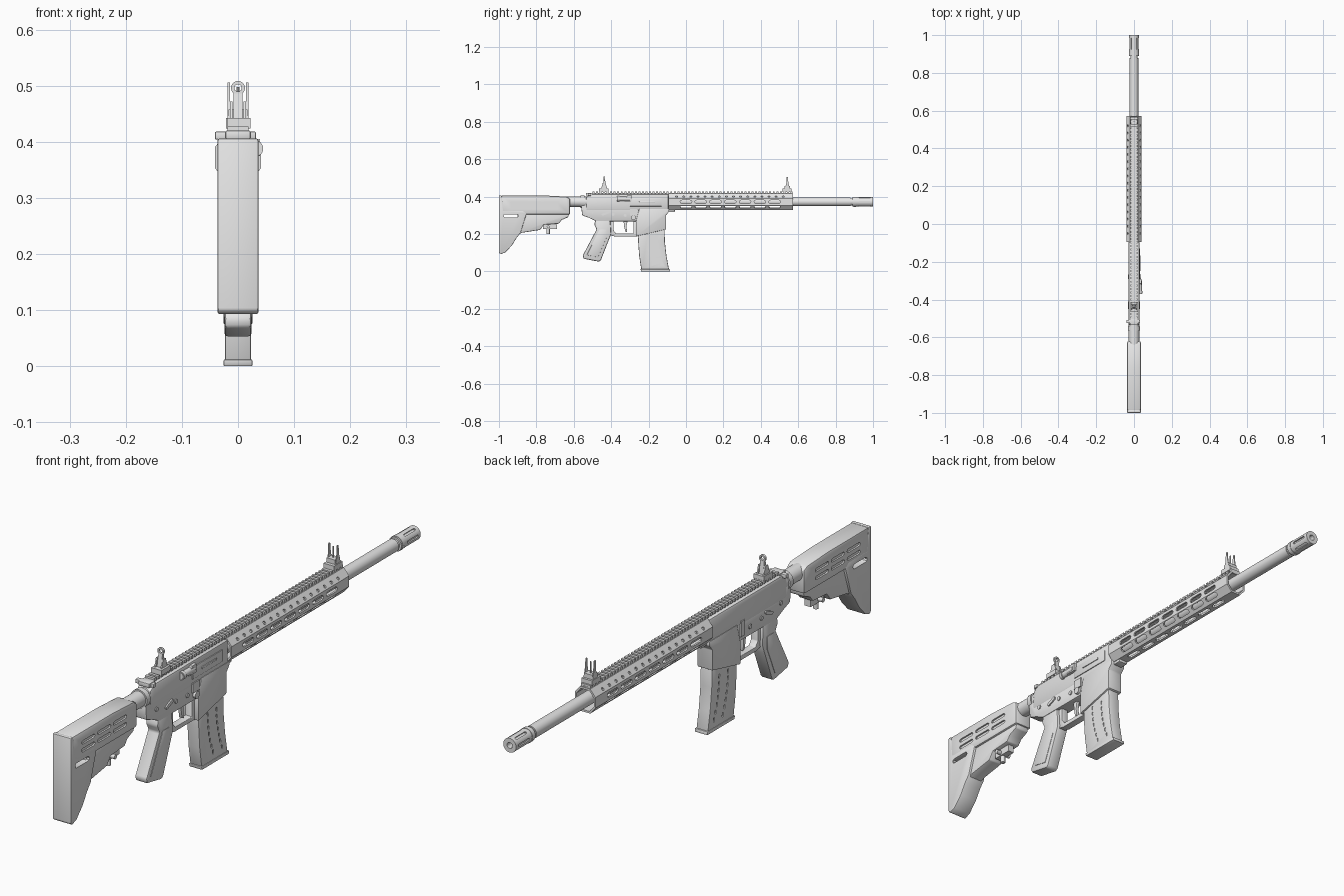
import bpy, bmesh, math
from mathutils import Matrix, Vector

grey = bpy.data.materials.new("light_grey")
grey.diffuse_color = (0.8, 0.8, 0.8, 1)
T, R = Matrix.Translation, Matrix.Rotation
AX = 0.372  # height of the barrel axis


def prism(bm, pts, h, M=Matrix()):
    """Extrude a (y, z) outline across x by +-h."""
    a = [bm.verts.new(M @ Vector((-h, y, z))) for y, z in pts]
    b = [bm.verts.new(M @ Vector((h, y, z))) for y, z in pts]
    bm.faces.new(a)
    bm.faces.new(b[::-1])
    for i in range(len(pts)):
        j = (i + 1) % len(pts)
        bm.faces.new((a[i], b[i], b[j], a[j]))


def box(bm, x0, x1, y0, y1, z0, z1):
    prism(bm, [(y0, z0), (y1, z0), (y1, z1), (y0, z1)], (x1 - x0) / 2, T(((x0 + x1) / 2, 0, 0)))


def cyl(bm, c, r, length, axis='Y', n=24, r2=None):
    rot = {'Y': R(-math.pi / 2, 4, 'X'), 'X': R(math.pi / 2, 4, 'Y'), 'Z': Matrix()}[axis]
    bmesh.ops.create_cone(bm, cap_ends=True, segments=n, radius1=r, radius2=r if r2 is None else r2,
                          depth=length, matrix=T(c) @ rot)


def capsule(length, height, n=5):
    r, s = height / 2, (length - height) / 2
    pts = []
    for side, start in ((1, -90), (-1, 90)):
        for i in range(n):
            a = math.radians(start + 180 * i / (n - 1))
            pts.append((side * s + r * math.cos(a), r * math.sin(a)))
    return [p for i, p in enumerate(pts)
            if math.hypot(p[0] - pts[i - 1][0], p[1] - pts[i - 1][1]) > 1e-6]


def finish(name, bm, cut=None, bevel=0):
    """Turn a bmesh into an object, apply bevel and cuts, shade it."""
    def make(nm, b):
        bmesh.ops.recalc_face_normals(b, faces=b.faces)
        me = bpy.data.meshes.new(nm)
        b.to_mesh(me)
        b.free()
        o = bpy.data.objects.new(nm, me)
        bpy.context.collection.objects.link(o)
        return o
    ob = make(name, bm)
    tool = None
    if bevel:
        m = ob.modifiers.new("bevel", 'BEVEL')
        m.width, m.segments, m.limit_method = bevel, 2, 'ANGLE'
    if cut:
        tool = make(name + "_cutter", cut)
        tool.hide_render = True
        m = ob.modifiers.new("cut", 'BOOLEAN')
        m.object, m.operation, m.solver = tool, 'DIFFERENCE', 'EXACT'
    if bevel or cut:
        bpy.context.view_layer.update()
        ev = ob.evaluated_get(bpy.context.evaluated_depsgraph_get())
        me = bpy.data.meshes.new_from_object(ev)
        ob.modifiers.clear()
        ob.data = me
    if tool:
        bpy.data.objects.remove(tool)
    ob.data.materials.clear()
    ob.data.materials.append(grey)
    bpy.ops.object.select_all(action='DESELECT')
    ob.select_set(True)
    bpy.context.view_layer.objects.active = ob
    bpy.ops.object.shade_smooth_by_angle(angle=math.radians(35))
    return ob


def solid(name, pts, h, bevel=0.003, cut=None):
    bm = bmesh.new()
    prism(bm, pts, h)
    return finish(name, bm, cut, bevel)


# stock: upper body with side grooves, butt, thinner web below
cut = bmesh.new()
for s in (-1, 1):
    for y in (-0.9, -0.81, -0.72):
        for z in (0.338, 0.366):
            prism(cut, capsule(0.075, 0.013), 0.006, T((s * 0.036, y, z)))
solid("stock_body", [(-0.99, 0.303), (-0.62, 0.303), (-0.62, 0.39), (-0.64, 0.4), (-0.76, 0.406),
                     (-0.99, 0.406)], 0.036, 0.009, cut)
cut = bmesh.new()
prism(cut, capsule(0.08, 0.017), 0.06, T((0, -0.935, 0.297)))
solid("stock_butt", [(-1, 0.1), (-0.99, 0.092), (-0.965, 0.102), (-0.93, 0.14), (-0.905, 0.18), (-0.885, 0.205),
                     (-0.852, 0.31), (-0.87, 0.325), (-0.975, 0.325), (-0.985, 0.406), (-1, 0.406)],
      0.0365, 0.004, cut)
solid("stock_web", [(-0.91, 0.19), (-0.875, 0.207), (-0.78, 0.222), (-0.76, 0.25), (-0.68, 0.255),
                    (-0.665, 0.275), (-0.63, 0.29), (-0.625, 0.31), (-0.9, 0.31)], 0.028, 0.004)
bm = bmesh.new()
box(bm, -0.012, 0.012, -0.765, -0.69, 0.226, 0.252)
cyl(bm, (0, -0.737, 0.216), 0.009, 0.03, 'Z', 12)
cyl(bm, (0, -0.737, 0.238), 0.008, 0.06, 'X', 12)
finish("stock_lever", bm)

# tube between stock and receiver
bm = bmesh.new()
cyl(bm, (0, -0.6, AX), 0.028, 0.14)
cyl(bm, (0, -0.553, AX), 0.033, 0.02)
finish("buffer_tube", bm)

# receiver
solid("upper_receiver", [(-0.535, 0.325), (-0.094, 0.325), (-0.094, 0.413), (-0.51, 0.413), (-0.535, 0.395)],
      0.028, 0.007)
solid("lower_receiver", [(-0.56, 0.345), (-0.555, 0.3), (-0.52, 0.287), (-0.48, 0.268), (-0.26, 0.268),
                         (-0.25, 0.335), (-0.53, 0.335), (-0.535, 0.37), (-0.55, 0.37)], 0.026)
solid("magazine_well", [(-0.267, 0.187), (-0.107, 0.225), (-0.107, 0.3), (-0.09, 0.32), (-0.09, 0.335),
                        (-0.25, 0.335), (-0.267, 0.27)], 0.03)
bm = bmesh.new()
box(bm, -0.022, 0.022, -0.535, -0.5, 0.405, 0.42)
box(bm, -0.041, 0.032, -0.525, -0.508, 0.404, 0.418)
finish("charging_handle", bm, bevel=0.002)
bm = bmesh.new()
box(bm, 0.02, 0.031, -0.3, -0.13, 0.348, 0.392)
box(bm, 0.02, 0.034, -0.25, -0.165, 0.368, 0.376)
finish("port_cover", bm, bevel=0.002)
bm = bmesh.new()
cyl(bm, (0.03, -0.335, 0.388), 0.012, 0.07, n=16)
cyl(bm, (0.03, -0.362, 0.388), 0.015, 0.012, n=16)
prism(bm, [(-0.33, 0.375), (-0.29, 0.375), (-0.29, 0.405), (-0.315, 0.405)], 0.01, T((0.029, 0, 0)))
finish("forward_assist", bm)
bm = bmesh.new()
box(bm, 0.02, 0.032, -0.3, -0.262, 0.3, 0.335)
cyl(bm, (0.03, -0.281, 0.288), 0.013, 0.012, 'X', 16)
box(bm, -0.032, -0.02, -0.29, -0.268, 0.285, 0.34)
for y, z in ((-0.325, 0.3), (-0.39, 0.305), (-0.5, 0.318), (-0.115, 0.318)):
    cyl(bm, (0, y, z), 0.008, 0.059, 'X', 12)
for s in (-1, 1):
    prism(bm, capsule(0.045, 0.012), 0.003, T((s * 0.028, -0.43, 0.31)) @ R(0.4, 4, 'X'))
finish("controls_and_pins", bm)

# pistol grip with side panels, trigger and its guard
solid("grip", [(-0.485, 0.275), (-0.49, 0.25), (-0.478, 0.225), (-0.552, 0.085), (-0.548, 0.068), (-0.465, 0.052),
               (-0.455, 0.06), (-0.412, 0.17), (-0.4, 0.2), (-0.405, 0.275)], 0.024, 0.006)
solid("grip_panel", [(-0.462, 0.225), (-0.53, 0.088), (-0.47, 0.075), (-0.425, 0.18), (-0.425, 0.225)], 0.0255, 0.001)
solid("trigger_guard", [(-0.415, 0.275), (-0.415, 0.195), (-0.38, 0.187), (-0.26, 0.187), (-0.26, 0.275), (-0.28, 0.275),
                        (-0.28, 0.203), (-0.375, 0.203), (-0.388, 0.22), (-0.388, 0.275)], 0.014, 0.002)
solid("trigger", [(-0.335, 0.275), (-0.33, 0.24), (-0.325, 0.213), (-0.315, 0.21), (-0.318, 0.24), (-0.312, 0.275)],
      0.006, 0.001)

# magazine with dashed grooves
cut = bmesh.new()
for s in (-1, 1):
    for i in range(7):
        t = i / 6
        for y in (-0.205, -0.155):
            prism(cut, capsule(0.016, 0.006), 0.003,
                  T((s * 0.0235, y + 0.03 * t * t, 0.185 - 0.145 * t)) @ R(math.pi / 2 + 0.15, 4, 'X'))
solid("magazine", [(-0.258, 0.24), (-0.256, 0.16), (-0.25, 0.08), (-0.238, 0.005), (-0.09, 0.005), (-0.104, 0.08),
                   (-0.113, 0.16), (-0.115, 0.24)], 0.0235, 0.004, cut)
solid("magazine_base", [(-0.24, 0), (-0.085, 0), (-0.086, 0.012), (-0.243, 0.012)], 0.0255, 0.002)

# handguard: hollow octagon with slots and vent holes
octagon = [(0.041, 0.019), (0.02, 0.044), (-0.02, 0.044), (-0.041, 0.019),
           (-0.041, -0.019), (-0.02, -0.044), (0.02, -0.044), (0.041, -0.019)]
bm = bmesh.new()
rings = [[bm.verts.new((x * k, y, AX + z * k)) for x, z in octagon]
         for k, y in ((1, -0.094), (1, 0.572), (0.84, 0.572), (0.84, -0.094))]
for r in range(4):
    p, q = rings[r], rings[(r + 1) % 4]
    for i in range(8):
        j = (i + 1) % 8
        bm.faces.new((p[i], p[j], q[j], q[i]))
cut = bmesh.new()
for deg in (0, 180, 40, 140, 90):
    for i in range(7):
        prism(cut, capsule(0.062, 0.017), 0.01,
              T((0, 0.0 + i * 0.079, AX)) @ R(math.radians(deg), 4, 'Y') @ T((0.042, 0, 0)))
for deg in (-40, -140):
    for i in range(16):
        M = T((0, -0.05 + i * 0.038, AX)) @ R(math.radians(deg), 4, 'Y') @ T((0.043, 0, 0))
        prism(cut, [(0.006 * math.cos(a * math.pi / 4), 0.006 * math.sin(a * math.pi / 4)) for a in range(8)], 0.01, M)
finish("handguard", bm, cut)
bm = bmesh.new()
box(bm, -0.018, 0.018, -0.094, -0.06, 0.318, 0.333)
finish("handguard_clamp", bm, bevel=0.003)

# top rail with teeth
bm = bmesh.new()
box(bm, -0.013, 0.013, -0.505, 0.57, 0.408, 0.42)
for i in range(57):
    y = -0.5 + i * 0.0189
    box(bm, -0.019, 0.019, y, y + 0.0105, 0.416, 0.427)
finish("top_rail", bm)

# barrel and slotted muzzle
bm = bmesh.new()
cyl(bm, (0, 0.395, AX), 0.023, 0.97, n=32)
cyl(bm, (0, 0.887, AX), 0.0185, 0.03, n=32)
finish("barrel", bm)
bm = bmesh.new()
cyl(bm, (0, 0.945, AX), 0.0255, 0.11, n=32)
cut = bmesh.new()
cyl(cut, (0, 0.97, AX), 0.0105, 0.08, n=20)
for i in range(6):
    prism(cut, capsule(0.062, 0.009), 0.005,
          T((0, 0.955, AX)) @ R(math.radians(60 * i), 4, 'Y') @ T((0.0245, 0, 0)))
finish("muzzle", bm, cut)
bm = bmesh.new()
cyl(bm, (0, 0.902, AX), 0.027, 0.012, n=32)
finish("muzzle_collar", bm)

# rear sight: base, tapering arm and aperture ring
bm = bmesh.new()
box(bm, -0.019, 0.022, -0.465, -0.415, 0.424, 0.442)
for s in (-1, 1):
    prism(bm, [(-0.455, 0.44), (-0.42, 0.44), (-0.43, 0.472), (-0.445, 0.472)], 0.0025, T((s * 0.012, 0, 0)))
prism(bm, [(-0.448, 0.44), (-0.426, 0.44), (-0.432, 0.486), (-0.44, 0.486)], 0.008)
finish("rear_sight_base", bm)
bm = bmesh.new()
cyl(bm, (0, -0.436, 0.496), 0.0125, 0.008, n=20)
cut = bmesh.new()
cyl(cut, (0, -0.436, 0.496), 0.0065, 0.03, n=16)
finish("rear_sight_ring", bm, cut)

# front sight: base, two wings and centre post
bm = bmesh.new()
box(bm, -0.021, 0.021, 0.515, 0.563, 0.424, 0.442)
box(bm, -0.017, 0.017, 0.527, 0.555, 0.44, 0.458)
for s in (-1, 1):
    prism(bm, [(0.528, 0.44), (0.556, 0.44), (0.548, 0.47), (0.544, 0.506), (0.538, 0.506), (0.536, 0.47)],
          0.0018, T((s * 0.0165, 0, 0)))
cyl(bm, (0, 0.541, 0.473), 0.0025, 0.05, 'Z', 8)
finish("front_sight", bm)
